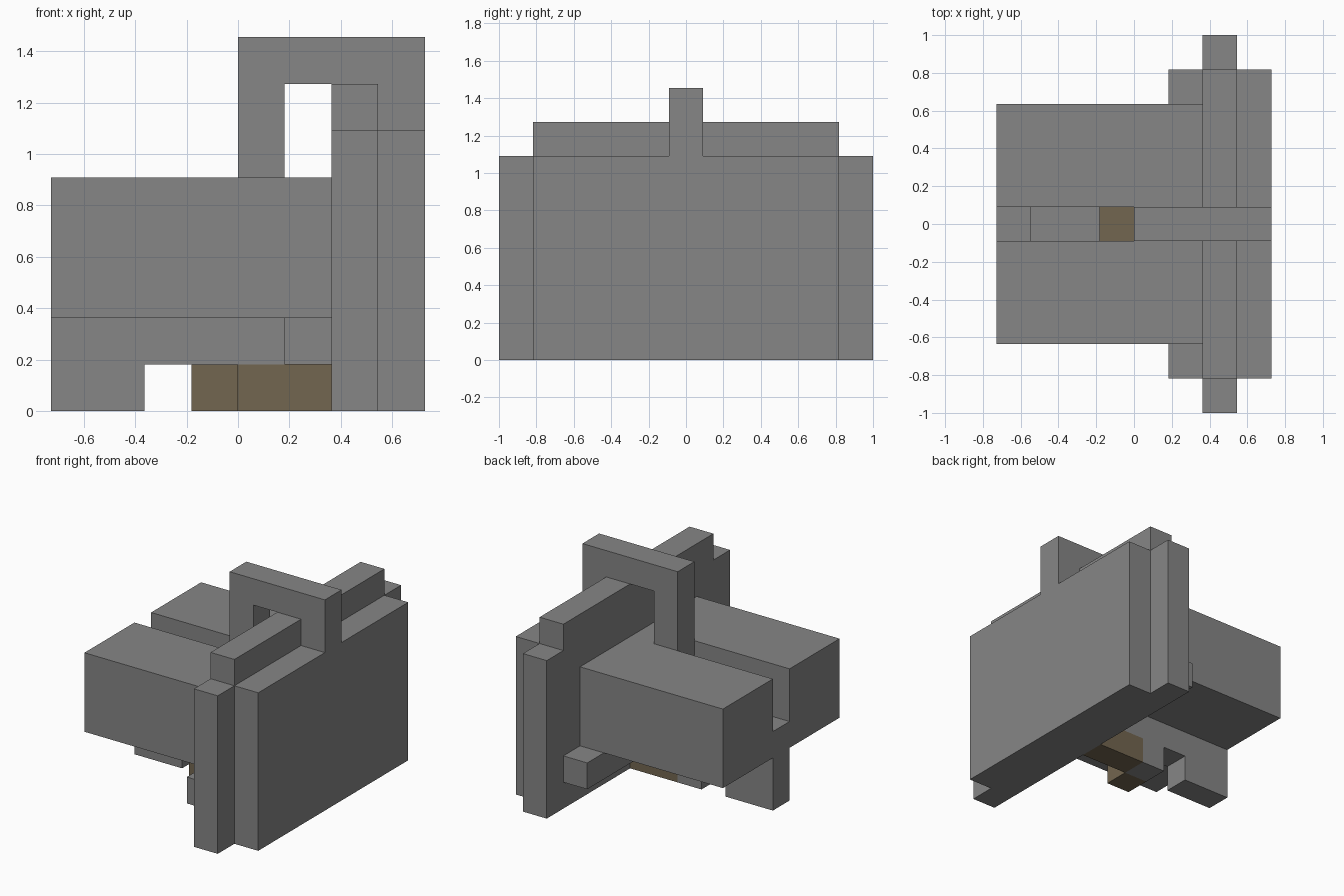
import bpy
import bmesh
from mathutils import Vector

cube = bpy.data.objects.get("Cube")
if cube:
    bpy.data.objects.remove(cube, do_unlink=True)

U = 2 / 11  # one block of the grid


def make_material(name, rgb):
    mat = bpy.data.materials.new(name)
    mat.use_nodes = True
    color = (*rgb, 1)
    mat.diffuse_color = color
    bsdf = next(n for n in mat.node_tree.nodes if n.type == 'BSDF_PRINCIPLED')
    bsdf.inputs["Base Color"].default_value = color
    bsdf.inputs["Roughness"].default_value = 0.9
    return mat


GREY = make_material("steel grey", (0.238, 0.238, 0.238))
BROWN = make_material("dull brown", (0.171, 0.133, 0.08))


def box(name, x, y, z, mat=GREY):
    """Box spanning the given (low, high) ranges in grid blocks."""
    lo, hi = (Vector(c) * U for c in zip(x, y, z))
    bm = bmesh.new()
    bmesh.ops.create_cube(bm, size=1)
    for v in bm.verts:
        v.co = [(a + b) / 2 + c * (b - a) for a, b, c in zip(lo, hi, v.co)]
    mesh = bpy.data.meshes.new(name)
    bm.to_mesh(mesh)
    bm.free()
    mesh.materials.append(mat)
    bpy.context.collection.objects.link(bpy.data.objects.new(name, mesh))


MID = (-.5, .5)

# Large end plate: outer layer, wider inner layer and raised ridge
box("plate_outer", (3, 4), (-4.5, 4.5), (0, 6))
box("plate_inner", (2, 3), (-5.5, 5.5), (0, 6))
box("plate_ridge", (2, 3), (-4.5, 4.5), (6, 7))

# Twin side blocks with a slot between them
for side, y in (("right", (-3.5, -.5)), ("left", (.5, 3.5))):
    box("side_block_" + side, (-4, 2), y, (2, 5))
box("slot_end_floor", (-4, -3), MID, (2, 3))
box("slot_core", (0, 2), MID, (2, 5))
box("slot_pin", (-1, 0), MID, (2, 3), BROWN)

# Carrying handle arching over the top
box("handle_post", (0, 1), MID, (5, 7))
box("handle_plate_post", (3, 4), MID, (6, 7))
box("handle_top", (0, 4), MID, (7, 8))

# Keel, cross bar and foot underneath
box("keel", (-4, 1), MID, (1, 2))
box("cross_bar", (1, 2), (-4.5, 4.5), (1, 2))
box("foot", (-4, -2), MID, (0, 1))

# Lower latch with its brown grip and knob
box("latch", (-1, 0), MID, (0, 1))
box("grip", (0, 2), MID, (0, 1), BROWN)
box("knob", (-1, 0), (-1.5, -.5), (0, 1), BROWN)
